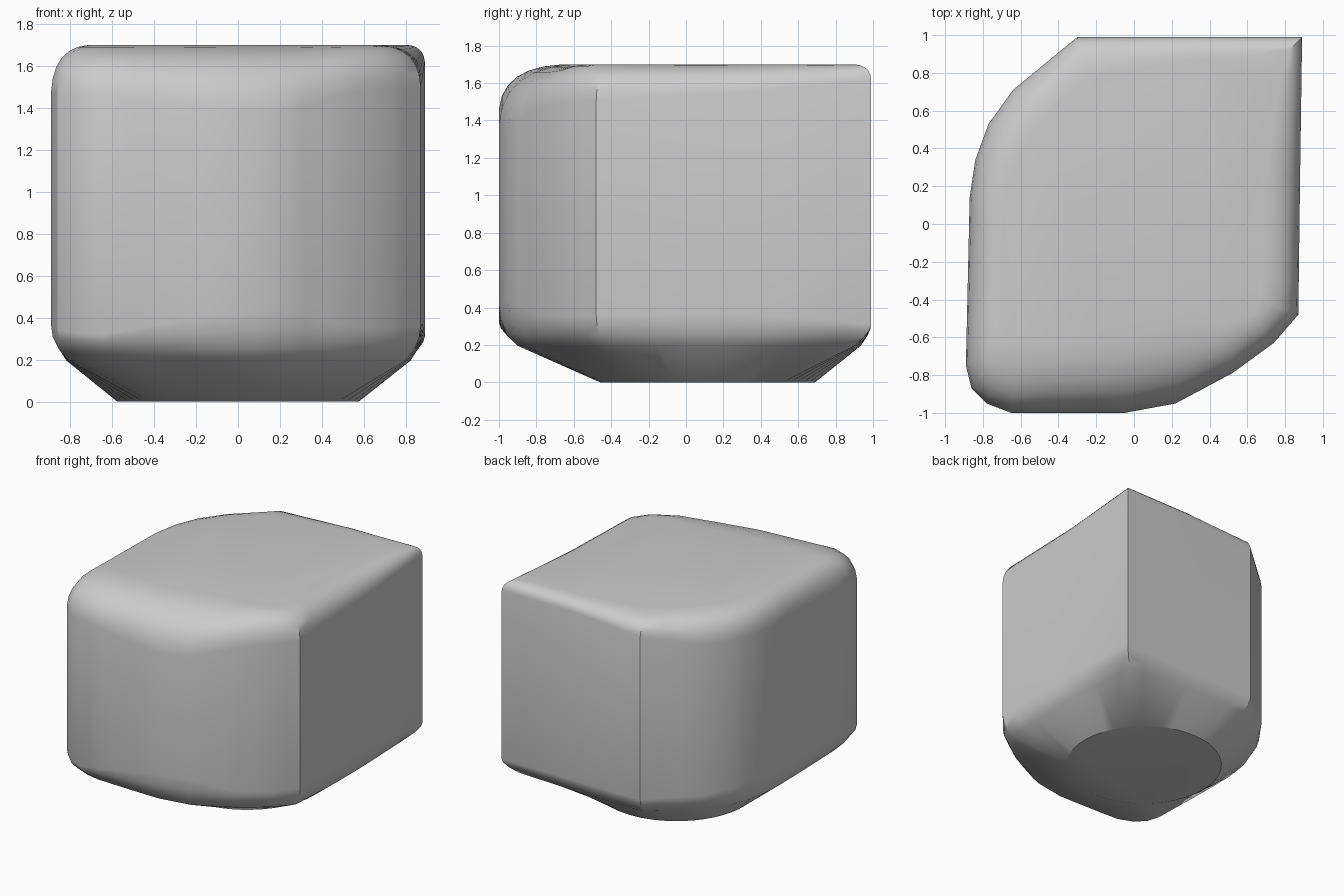
import bpy
import bmesh
import math
from mathutils import Vector

if "Cube" in bpy.data.objects:
    bpy.data.objects.remove(bpy.data.objects["Cube"], do_unlink=True)

HEIGHT = 1.7
FOOT_CENTRE = Vector((0, 0.115))
FOOT_RADIUS = 0.575

# Wall outline, counter-clockwise:
# wall x, wall y, wall bottom z, wall top z, flat top x, flat top y
OUTLINE = [
    (-.65, -1, .32, 1.46, -.62, -.66),
    (-.05, -1, .42, 1.38, -.05, -.6),
    (.22, -.95, .44, 1.38, .3, -.52),
    (.52, -.79, .36, 1.47, .52, -.52),
    (.74, -.63, .35, 1.5, .64, -.48),
    (.87, -.48, .36, 1.51, .67, -.4),
    (.88, .3, .37, 1.55, .68, .15),
    (.89, .99, .31, 1.62, .8, .9),
    (.3, .99, .31, 1.62, .3, .87),
    (-.3, .99, .31, 1.58, -.25, .77),
    (-.64, .71, .33, 1.5, -.46, .6),
    (-.77, .53, .35, 1.5, -.58, .43),
    (-.84, .34, .36, 1.5, -.65, .28),
    (-.87, .14, .36, 1.5, -.69, .1),
    (-.89, -.75, .36, 1.48, -.71, -.58),
    (-.86, -.87, .34, 1.47, -.7, -.62),
    (-.78, -.95, .33, 1.46, -.67, -.65),
]


def bezier(a, b, c, t):
    return a * (1 - t) ** 2 + b * 2 * t * (1 - t) + c * t * t


def resample(points, step):
    """Split long runs of the outline into short, even pieces."""
    result = []
    for i, start in enumerate(points):
        a, b = Vector(start), Vector(points[(i + 1) % len(points)])
        count = max(1, math.ceil((b - a).to_2d().length / step))
        result += [a.lerp(b, k / count) for k in range(count)]
    return result


def column(p):
    """One vertical strip from the foot, up the wall, to the flat top."""
    x, y, low, high, top_x, top_y = p
    outward = (Vector((x, y)) - FOOT_CENTRE).normalized()
    foot = (FOOT_CENTRE + outward * FOOT_RADIUS).to_3d()
    wall_low, wall_high = Vector((x, y, low)), Vector((x, y, high))
    top = Vector((top_x, top_y, HEIGHT))
    # Shoulder where the wall turns into the sloping underside
    shoulder = Vector((x, y, .24)).lerp(foot, .18)
    turn = Vector((x, y, .27))
    strip = [foot, shoulder]
    strip += [bezier(shoulder, turn, wall_low, t) for t in (.35, .7, 1)]
    # Rounded upper edge
    corner = Vector((x, y, HEIGHT)).lerp(wall_high.lerp(top, .5), .12)
    strip += [bezier(wall_high, corner, top, k / 6) for k in range(7)]
    return strip


# Loft the strips into one closed body
bm = bmesh.new()
strips = [[bm.verts.new(v) for v in column(p)] for p in resample(OUTLINE, .16)]
for i, a in enumerate(strips):
    b = strips[(i + 1) % len(strips)]
    for j in range(len(a) - 1):
        bm.faces.new((a[j], b[j], b[j + 1], a[j + 1]))
bm.faces.new([s[-1] for s in strips])
bm.faces.new([s[0] for s in reversed(strips)])
bmesh.ops.recalc_face_normals(bm, faces=bm.faces)

mesh = bpy.data.meshes.new("rounded_block")
bm.to_mesh(mesh)
bm.free()
block = bpy.data.objects.new("rounded_block", mesh)
bpy.context.collection.objects.link(block)

# Plain grey finish
grey = bpy.data.materials.new("plain grey")
grey.use_nodes = True
grey.diffuse_color = (.6, .6, .6, 1)
grey.node_tree.nodes["Principled BSDF"].inputs["Base Color"].default_value = (.6, .6, .6, 1)
mesh.materials.append(grey)

# Smooth shading with the hard corners kept
bpy.ops.object.select_all(action="DESELECT")
block.select_set(True)
bpy.context.view_layer.objects.active = block
bpy.ops.object.shade_smooth_by_angle(angle=math.radians(30))
